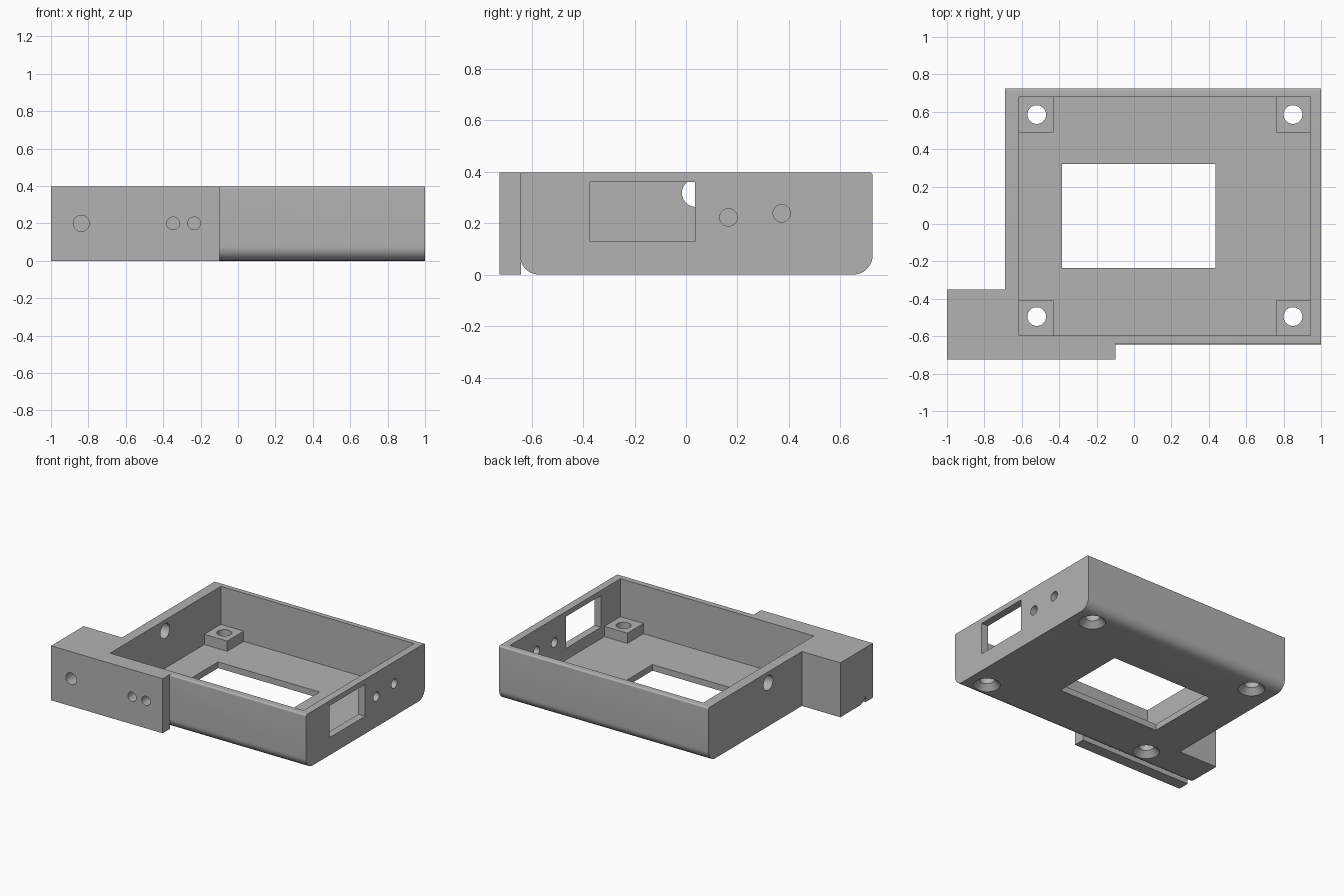
import bpy, bmesh, math
from mathutils import Matrix, Vector

old = bpy.data.objects.get("Cube")
if old:
    bpy.data.objects.remove(old, do_unlink=True)

gray = bpy.data.materials.new("plain_gray")
gray.use_nodes = True
gray.diffuse_color = (0.45, 0.45, 0.45, 1)
gray.node_tree.nodes["Principled BSDF"].inputs["Base Color"].default_value = gray.diffuse_color

TOP, FLOOR, POST_TOP = 0.397, 0.045, 0.12
FRONT, BACK = -0.645, 0.725


def make(name, bm):
    bmesh.ops.recalc_face_normals(bm, faces=bm.faces)
    mesh = bpy.data.meshes.new(name)
    bm.to_mesh(mesh)
    bm.free()
    mesh.materials.append(gray)
    obj = bpy.data.objects.new(name, mesh)
    bpy.context.collection.objects.link(obj)
    return obj


def box(name, x0, x1, y0, y1, z0, z1):
    bm = bmesh.new()
    size = Matrix.Diagonal((x1 - x0, y1 - y0, z1 - z0, 1))
    centre = Matrix.Translation(((x0 + x1) / 2, (y0 + y1) / 2, (z0 + z1) / 2))
    bmesh.ops.create_cube(bm, size=1, matrix=centre @ size)
    return make(name, bm)


def rod(name, start, end, r0, r1=None):
    """Cylinder or cone between two points."""
    a, b = Vector(start), Vector(end)
    turn = (b - a).to_track_quat('Z', 'Y').to_matrix().to_4x4()
    bm = bmesh.new()
    bmesh.ops.create_cone(bm, cap_ends=True, segments=40, radius1=r0,
                          radius2=r0 if r1 is None else r1, depth=(b - a).length,
                          matrix=Matrix.Translation((a + b) / 2) @ turn)
    return make(name, bm)


def rounded_slab(name, x0, x1, y0, y1, radii):
    """Side profile with a radius per corner, extruded along x."""
    corners = [(y0, 0, 1, 1, 180), (y1, 0, -1, 1, 270),
               (y1, TOP, -1, -1, 0), (y0, TOP, 1, -1, 90)]
    bm = bmesh.new()
    ring = []
    for (y, z, sy, sz, start), r in zip(corners, radii):
        steps = 12 if r else 0
        for i in range(steps + 1):
            t = math.radians(start + 90 * i / max(steps, 1))
            if r:
                p = (x0, y + sy * r + r * math.cos(t), z + sz * r + r * math.sin(t))
            else:
                p = (x0, y, z)
            ring.append(bm.verts.new(p))
    face = bm.faces.new(ring)
    new = bmesh.ops.extrude_face_region(bm, geom=[face])["geom"]
    bmesh.ops.translate(bm, vec=(x1 - x0, 0, 0),
                        verts=[v for v in new if isinstance(v, bmesh.types.BMVert)])
    return make(name, bm)


def combine(target, other, operation):
    mod = target.modifiers.new(other.name, 'BOOLEAN')
    mod.operation, mod.solver, mod.object = operation, 'EXACT', other
    bpy.context.view_layer.objects.active = target
    bpy.ops.object.modifier_apply(modifier=mod.name)
    bpy.data.objects.remove(other, do_unlink=True)


# Case body with rounded long edges
case = rounded_slab("case", -0.69, 1, FRONT, BACK, (0.075, 0.075, 0.012, 0.012))

# Side block and front plate
combine(case, rounded_slab("side_block", -1, -0.65, FRONT, -0.35, (0.075, 0, 0, 0.012)), 'UNION')
combine(case, box("front_plate", -1, -0.1, -0.725, FRONT + 0.004, 0, TOP), 'UNION')
combine(case, box("plate_joint", -1, -0.1, -0.66, -0.62, 0.3, TOP), 'UNION')

# Hollow inside
combine(case, box("pocket", -0.615, 0.945, -0.595, 0.68, FLOOR, 0.6), 'DIFFERENCE')

# Corner posts
for x0, x1 in ((-0.64, -0.43), (0.76, 0.97)):
    for y0, y1 in ((-0.61, -0.41), (0.49, 0.7)):
        combine(case, box("corner_post", x0, x1, y0, y1, 0.02, POST_TOP), 'UNION')

# Screw holes with countersinks underneath
for x in (-0.52, 0.85):
    for y in (-0.495, 0.585):
        combine(case, rod("screw_hole", (x, y, -0.1), (x, y, 0.3), 0.05), 'DIFFERENCE')
        combine(case, rod("countersink", (x, y, -0.01), (x, y, 0.04), 0.098, 0.05), 'DIFFERENCE')

# Floor opening and side window
combine(case, box("floor_opening", -0.385, 0.435, -0.235, 0.32, -0.1, 0.2), 'DIFFERENCE')
combine(case, box("side_window", 0.9, 1.1, -0.372, 0.035, 0.128, 0.36), 'DIFFERENCE')

# Round holes in the side walls
for y, z in ((0.165, 0.222), (0.372, 0.238)):
    combine(case, rod("wall_hole", (0.9, y, z), (1.1, y, z), 0.034), 'DIFFERENCE')
combine(case, rod("cable_hole", (-0.8, 0.038, 0.317), (-0.58, 0.038, 0.317), 0.054), 'DIFFERENCE')

# Blind holes in the front plate
for x, r, depth in ((-0.838, 0.043, 0.2), (-0.347, 0.034, 0.08), (-0.235, 0.034, 0.08)):
    combine(case, rod("front_hole", (x, -0.8, 0.2), (x, -0.725 + depth, 0.2), r), 'DIFFERENCE')

bpy.ops.object.select_all(action='DESELECT')
case.select_set(True)
bpy.context.view_layer.objects.active = case
bpy.ops.object.shade_smooth_by_angle(angle=math.radians(30))
